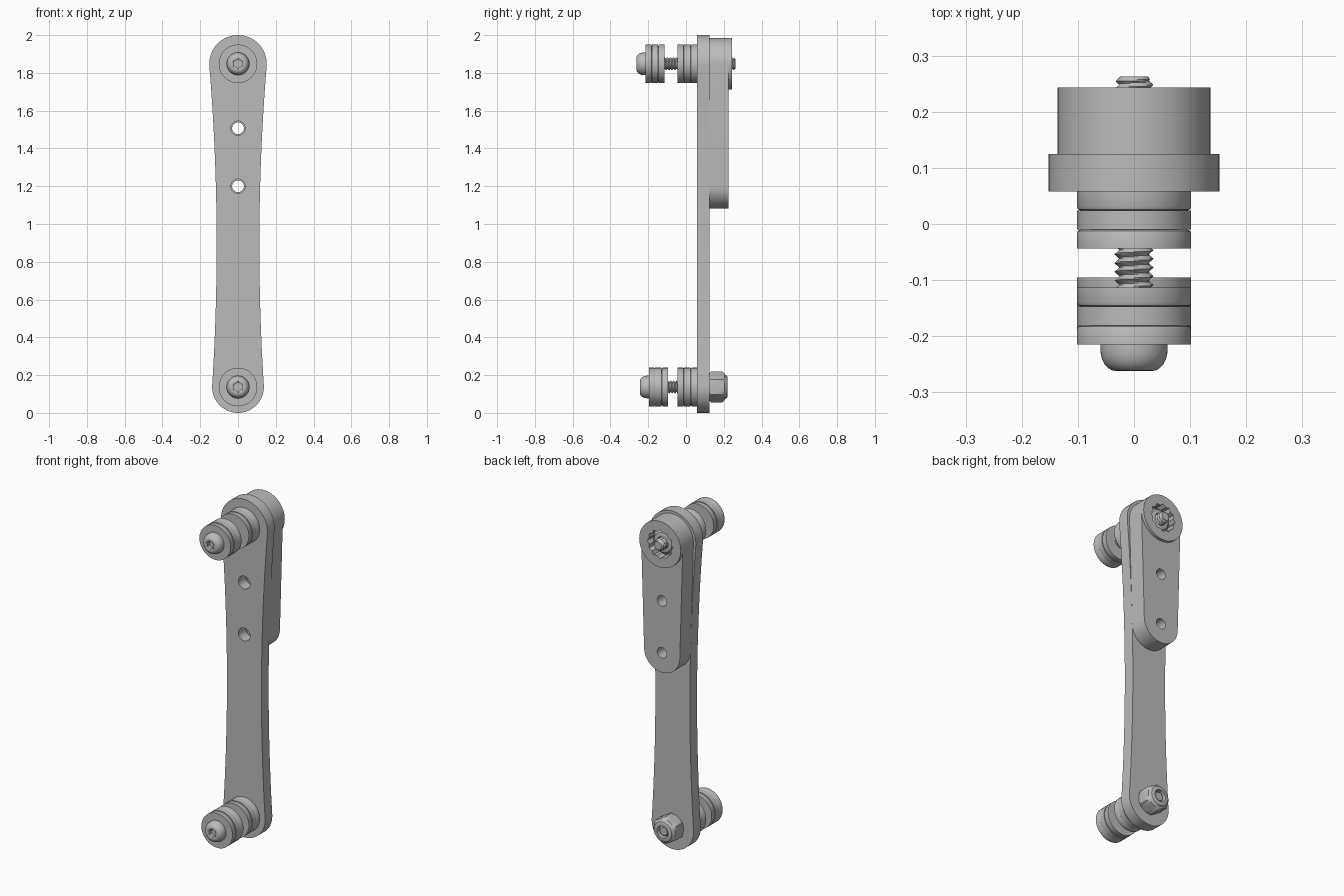
import bpy, bmesh
from math import sin, cos, pi, atan2, radians

cube = bpy.data.objects.get("Cube")
if cube:
    bpy.data.objects.remove(cube, do_unlink=True)

grey = bpy.data.materials.new("plain grey")
grey.use_nodes = True
grey.diffuse_color = (0.5, 0.5, 0.5, 1)
grey.node_tree.nodes["Principled BSDF"].inputs["Base Color"].default_value = (0.5, 0.5, 0.5, 1)

TOP_Z, LOW_Z = 1.848, 0.137      # the two bolt axes
HOLES = (1.2, 1.507)             # small through holes
BACK = 0.125                     # rear face of the arm


def finish(name, bm):
    """Weld, orient and shade a part."""
    bmesh.ops.remove_doubles(bm, verts=bm.verts, dist=0.00005)
    bmesh.ops.recalc_face_normals(bm, faces=bm.faces)
    mesh = bpy.data.meshes.new(name)
    bm.to_mesh(mesh)
    bm.free()
    mesh.materials.append(grey)
    obj = bpy.data.objects.new(name, mesh)
    bpy.context.collection.objects.link(obj)
    bpy.ops.object.select_all(action='DESELECT')
    obj.select_set(True)
    bpy.context.view_layer.objects.active = obj
    bpy.ops.object.shade_smooth_by_angle(angle=radians(30))
    return obj


def arc(cx, cz, r, start, end, n):
    return [(cx + r * cos(start + (end - start) * i / n),
             cz + r * sin(start + (end - start) * i / n)) for i in range(n + 1)]


def circle(z, r, n=40):
    return arc(0, z, r, 0, 2 * pi, n)[:-1]


def star(z, outer, inner, points=12):
    return [((inner if i % 2 else outer) * sin(pi * i / points),
             z + (inner if i % 2 else outer) * cos(pi * i / points))
            for i in range(2 * points)]


def slab(name, loops, y0, y1):
    """Extrude an outline with holes from y0 to y1."""
    curve = bpy.data.curves.new(name, 'CURVE')
    curve.dimensions = '2D'
    curve.fill_mode = 'BOTH'
    curve.extrude = (y1 - y0) / 2
    for loop in loops:
        spline = curve.splines.new('POLY')
        spline.points.add(len(loop) - 1)
        for point, (x, z) in zip(spline.points, loop):
            point.co = (x, z, 0, 1)
        spline.use_cyclic_u = True
    temp = bpy.data.objects.new(name + " outline", curve)
    bpy.context.collection.objects.link(temp)
    mesh = bpy.data.meshes.new_from_object(
        temp.evaluated_get(bpy.context.evaluated_depsgraph_get()))
    bm = bmesh.new()
    bm.from_mesh(mesh)
    bpy.data.objects.remove(temp, do_unlink=True)
    bpy.data.meshes.remove(mesh)
    for v in bm.verts:
        v.co = (v.co.x, (y0 + y1) / 2 - v.co.z, v.co.y)
    return finish(name, bm)


def hex_radius(a, inradius):
    return inradius / cos((a + pi / 6) % (pi / 3) - pi / 6)


def lathe(name, profile, z, closed=True, seg=48):
    """Turn (radius, y[, hexagon inradius]) points about a y axis at height z."""
    bm = bmesh.new()
    rings = []
    for r, y, *flat in profile:
        ring = []
        for i in range(seg):
            a = 2 * pi * i / seg
            rr = min(r, hex_radius(a, flat[0])) if flat else r
            ring.append(bm.verts.new((rr * cos(a), y, z + rr * sin(a))))
        rings.append(ring)
    pairs = list(zip(rings, rings[1:])) + ([(rings[-1], rings[0])] if closed else [])
    for p, q in pairs:
        for i in range(seg):
            j = (i + 1) % seg
            bm.faces.new((p[i], p[j], q[j], q[i]))
    return finish(name, bm)


def screw(name, z, y0, y1, pitch=0.0155, seg=24, steps=6):
    """Threaded rod: radius follows a helix."""
    bm = bmesh.new()
    rows = int((y1 - y0) / pitch * steps)
    rings = []
    for k in range(rows + 1):
        y = y0 + (y1 - y0) * k / rows
        ring = []
        for i in range(seg):
            a = 2 * pi * i / seg
            ridge = abs((y / pitch + i / seg) % 1 * 2 - 1)
            r = min(0.026 + 0.009 * ridge, 0.024 + (y1 - y))
            ring.append(bm.verts.new((r * cos(a), y, z + r * sin(a))))
        rings.append(ring)
    for p, q in zip(rings, rings[1:]):
        for i in range(seg):
            j = (i + 1) % seg
            bm.faces.new((p[i], p[j], q[j], q[i]))
    bm.faces.new(rings[0])
    bm.faces.new(rings[-1])
    return finish(name, bm)


def disc(name, z, y0, y1, bevel_front=0, bevel_back=0, r=0.102, bore=0.034):
    profile = [(bore, y0), (r - bevel_front, y0)]
    if bevel_front:
        profile += [(r - bevel_front * 0.3, y0 + bevel_front * 0.3), (r, y0 + bevel_front)]
    if bevel_back:
        profile += [(r, y1 - bevel_back), (r - bevel_back * 0.3, y1 - bevel_back * 0.3)]
    else:
        profile.append((r, y1))
    profile += [(r - bevel_back, y1), (bore, y1)]
    return lathe(name, profile, z)


def roller(name, z, y0):
    """Two rounded washers with a plain ring between them."""
    disc(name + "_front_washer", z, y0, y0 + 0.034, bevel_back=0.007)
    disc(name + "_ring", z, y0 + 0.034, y0 + 0.068)
    disc(name + "_back_washer", z, y0 + 0.068, y0 + 0.102, bevel_front=0.007)


def bolt(name, z, front, tip):
    """Button head with hexagon socket, threaded rod, rollers and lock nut."""
    base = front + 0.047
    dome = [(0.032 + 0.028 * sin(t * pi / 12), base - 0.008 - 0.039 * cos(t * pi / 12))
            for t in range(7)]
    lathe(name + "_head",
          [(0, front + 0.025), (0.03, front + 0.025, 0.021), (0.03, front + 0.004, 0.021),
           (0.029, front)] + dome + [(0.06, base), (0, base)], z, closed=False)
    screw(name + "_screw", z, base - 0.005, tip)
    roller(name + "_outer_roller", z, base)
    roller(name + "_inner_roller", z, -0.044)
    lathe(name + "_nut",
          [(0.034, BACK), (0.072, BACK, 0.07), (0.081, BACK + 0.007, 0.07),
           (0.081, BACK + 0.068, 0.07), (0.070, BACK + 0.078, 0.07), (0.062, BACK + 0.083),
           (0.058, BACK + 0.092), (0.052, BACK + 0.095), (0.036, BACK + 0.095)], z)


# Main arm: two round ends joined by shallow concave sides
TOP_R, LOW_R, SIDE_R, WAIST, WAIST_Z = 0.152, 0.137, 11.66, 0.113, 0.889
cx = SIDE_R + WAIST
a_top = atan2(WAIST_Z - TOP_Z, cx)
a_low = atan2(WAIST_Z - LOW_Z, cx)
outline = arc(0, TOP_Z, TOP_R, a_top, pi - a_top, 40)
outline += arc(-cx, WAIST_Z, SIDE_R, -a_top, -a_low, 24)[1:]
outline += arc(0, LOW_Z, LOW_R, pi - a_low, 2 * pi + a_low, 40)[1:]
outline += arc(cx, WAIST_Z, SIDE_R, pi + a_low, pi + a_top, 24)[1:-1]
slab("main_arm",
     [outline] + [circle(z, 0.038) for z in HOLES] + [circle(z, 0.034) for z in (TOP_Z, LOW_Z)],
     0.058, BACK)

# Tapered backing block with a twelve-point nut pocket
BLOCK_R, FOOT_R = 0.136, 0.117
tilt = -(BLOCK_R - FOOT_R) / (TOP_Z - HOLES[0])
block = arc(0, TOP_Z, BLOCK_R, tilt, pi - tilt, 40)
block += arc(0, HOLES[0], FOOT_R, pi - tilt, 2 * pi + tilt, 40)
pocket = star(TOP_Z, 0.085, 0.073)
slab("backing_block", [block, pocket] + [circle(z, 0.031) for z in HOLES], BACK, 0.225)
slab("backing_boss", [circle(TOP_Z, BLOCK_R, 64), pocket], 0.225, 0.243)

# Bolts at both ends
bolt("upper_bolt", TOP_Z, -0.262, 0.263)
bolt("lower_bolt", LOW_Z, -0.244, 0.21)
